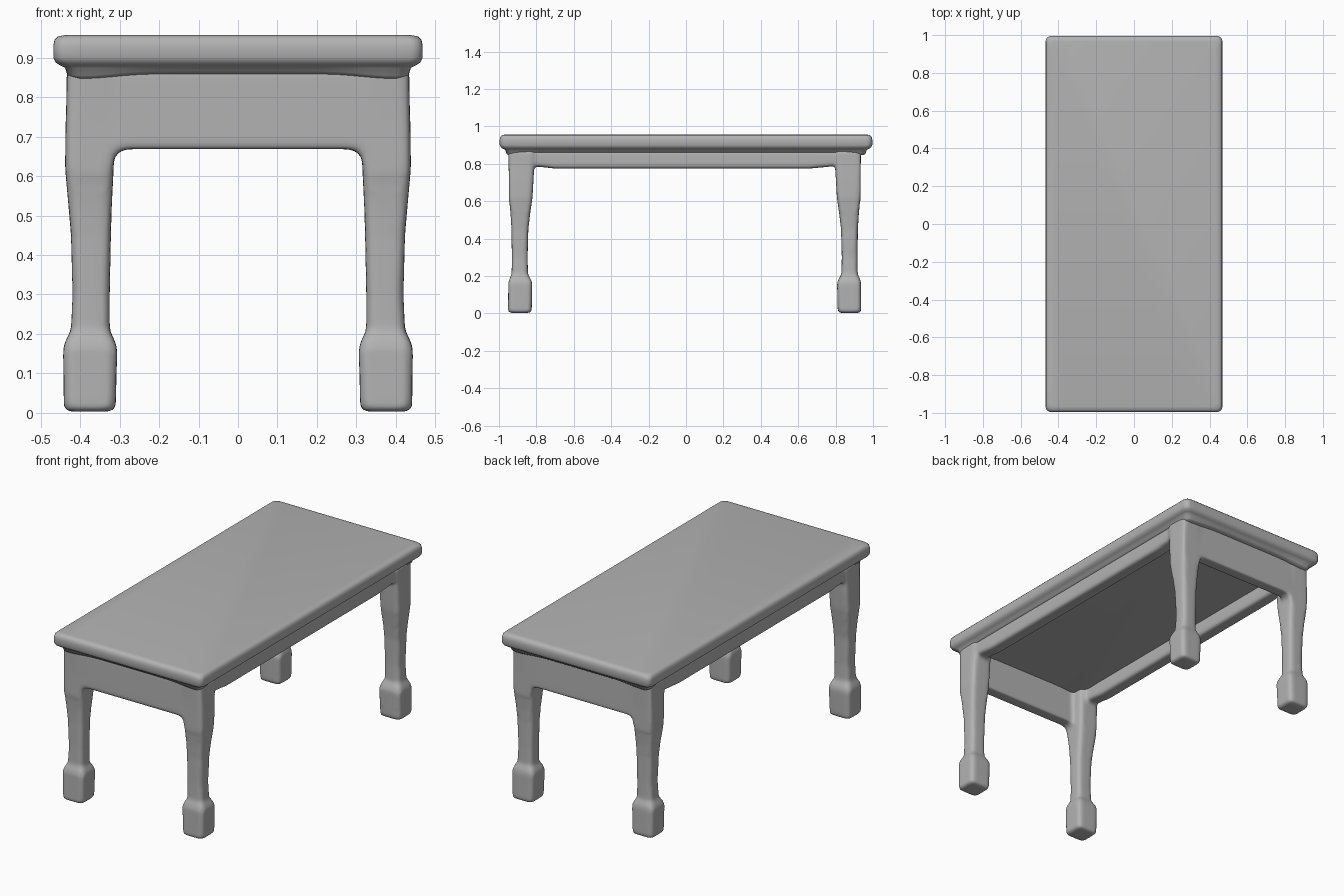
import bpy, bmesh, math

cube = bpy.data.objects.get("Cube")
if cube:
    bpy.data.objects.remove(cube, do_unlink=True)

grey = bpy.data.materials.new("stone grey")
grey.use_nodes = True
COLOUR = (0.45, 0.45, 0.45, 1)
grey.diffuse_color = COLOUR
grey.node_tree.nodes["Principled BSDF"].inputs["Base Color"].default_value = COLOUR


def finish(name, bm):
    """Turn a bmesh into a smooth grey object."""
    bmesh.ops.recalc_face_normals(bm, faces=bm.faces)
    mesh = bpy.data.meshes.new(name)
    bm.to_mesh(mesh)
    bm.free()
    mesh.materials.append(grey)
    mesh.shade_smooth()
    obj = bpy.data.objects.new(name, mesh)
    bpy.context.collection.objects.link(obj)
    return obj


def rounded_rect(cx, cy, hx, hy, r, arc=5, side=1):
    """Rounded rectangle outline, with each straight side cut into equal steps."""
    corners = []
    for q, (sx, sy) in enumerate([(1, 1), (-1, 1), (-1, -1), (1, -1)]):
        for i in range(arc + 1):
            a = math.pi / 2 * (q + i / arc)
            corners.append((cx + sx * (hx - r) + r * math.cos(a),
                            cy + sy * (hy - r) + r * math.sin(a)))
    pts = []
    for k, p in enumerate(corners):
        pts.append(p)
        if k % (arc + 1) == arc:
            n = corners[(k + 1) % len(corners)]
            pts += [(p[0] + (n[0] - p[0]) * t / side, p[1] + (n[1] - p[1]) * t / side)
                    for t in range(1, side)]
    return pts


def loft(bm, rings):
    """Skin equal-length rings of 3D points and cap both ends."""
    loops = [[bm.verts.new(p) for p in ring] for ring in rings]
    for a, b in zip(loops, loops[1:]):
        for i in range(len(a)):
            j = (i + 1) % len(a)
            bm.faces.new((a[i], a[j], b[j], b[i]))
    bm.faces.new(loops[0][::-1])
    bm.faces.new(loops[-1])


# Tabletop: moulded edge, with a wavy lower lip along the two ends
HX, HY = 0.468, 0.996
edge = [(0.03, 0.957), (0.012, 0.954), (0.003, 0.945), (0, 0.93), (0, 0.9),
        (0.006, 0.888), (0.018, 0.88), (0.03, 0.874), (0.036, 0.866), (0.046, 0.859), (0.07, 0.857)]
bm = bmesh.new()
rings = []
for inset, z in edge:
    ring = []
    for x, y in rounded_rect(0, 0, HX - inset, HY - inset, 0.03, side=24):
        dip = 0
        if abs(y) > 0.9 and z < 0.87:
            dip = 0.012 * math.exp(-((abs(x) - 0.39) / 0.1) ** 2)
        ring.append((x, y, z - dip))
    rings.append(ring)
loft(bm, rings)
top = finish("tabletop", bm)
bpy.ops.object.select_all(action='DESELECT')
bpy.context.view_layer.objects.active = top
top.select_set(True)
bpy.ops.object.shade_smooth_by_angle(angle=math.radians(50))

# Legs: block foot, narrow shin and swelling thigh (z, inner x, outer x, inner y, outer y)
leg_profile = [
    (0.003, 0.322, 0.43, 0.828, 0.935), (0.012, 0.31, 0.441, 0.818, 0.944),
    (0.16, 0.306, 0.443, 0.815, 0.943), (0.178, 0.31, 0.439, 0.82, 0.94),
    (0.21, 0.325, 0.423, 0.838, 0.925), (0.3, 0.325, 0.419, 0.84, 0.924),
    (0.45, 0.322, 0.423, 0.836, 0.926), (0.52, 0.32, 0.429, 0.828, 0.93),
    (0.62, 0.315, 0.438, 0.814, 0.939), (0.72, 0.312, 0.437, 0.808, 0.94),
    (0.78, 0.31, 0.435, 0.805, 0.941), (0.87, 0.31, 0.434, 0.8, 0.943)]
frame_bm = bmesh.new()
for sx in (-1, 1):
    for sy in (-1, 1):
        shift = -0.007
        rings = []
        for z, x0, x1, y0, y1 in leg_profile:
            pts = rounded_rect(sx * (x0 + x1) / 2, sy * (y0 + y1) / 2 + shift,
                               (x1 - x0) / 2, (y1 - y0) / 2, 0.022)
            rings.append([(x, y, z) for x, y in pts])
        loft(frame_bm, rings)

# End aprons: deep boards with filleted corners running into the legs
half = [(0.28 + 0.036 * math.sin(a), 0.632 + 0.036 * math.cos(a))
        for a in [math.pi / 2 * i / 6 for i in range(7)]]
half += [(0.33, 0.6), (0.425, 0.6), (0.432, 0.64), (0.43, 0.875)]
outline = half + [(-x, z) for x, z in reversed(half)]
for sy in (-1, 1):
    loft(frame_bm, [[(x, sy * y - 0.007, z) for x, z in outline] for y in (0.87, 0.94)])

# Side rails: rounded beams under the long edges, tapering up at their ends
for sx in (-1, 1):
    rings = []
    for y, lift in [(-0.86, 0.02), (-0.79, 0.01), (-0.7, 0), (0.66, 0), (0.77, 0.01), (0.85, 0.03)]:
        pts = rounded_rect(sx * 0.385, 0.825 + lift / 2, 0.04, 0.05 - lift / 2, 0.018)
        rings.append([(x, y, z) for x, z in pts])
    loft(frame_bm, rings)

# Fuse legs, aprons and rails into one softly blended frame
frame = finish("legs_and_aprons", frame_bm)
fuse = frame.modifiers.new("fuse", 'REMESH')
fuse.mode = 'VOXEL'
fuse.voxel_size = 0.01
fuse.use_smooth_shade = True
soften = frame.modifiers.new("soften", 'SMOOTH')
soften.factor = 0.5
soften.iterations = 6
